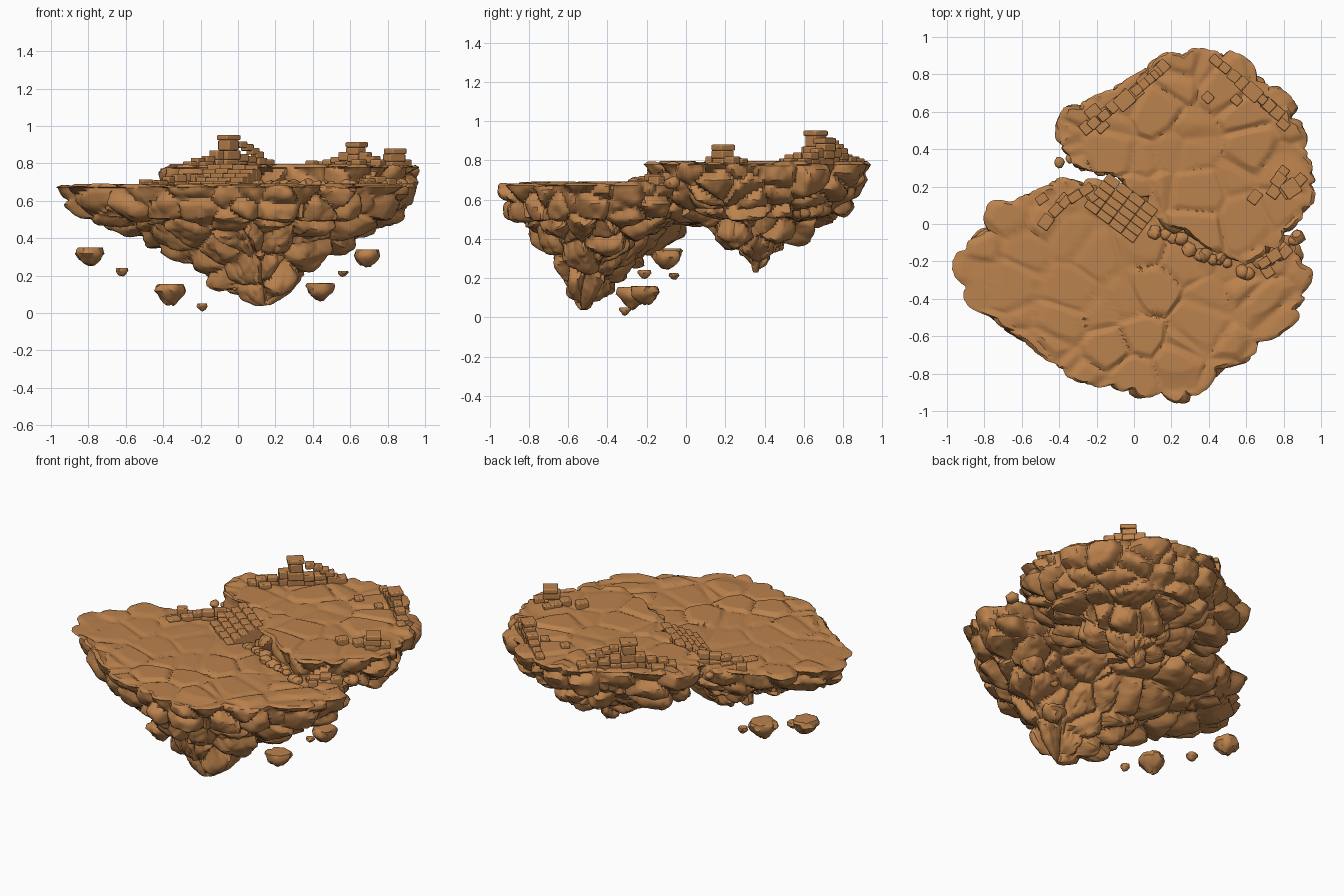
import bpy, bmesh, math, random
from mathutils import Vector, Matrix, noise

if "Cube" in bpy.data.objects:
    bpy.data.objects.remove(bpy.data.objects["Cube"])

random.seed(7)
stone = bpy.data.materials.new("warm brown stone")
stone.diffuse_color = (0.5, 0.225, 0.075, 1)
stone.use_nodes = True
stone.node_tree.nodes["Principled BSDF"].inputs["Base Color"].default_value = stone.diffuse_color


def finish(bm, name, angle=35):
    bmesh.ops.recalc_face_normals(bm, faces=bm.faces[:])
    me = bpy.data.meshes.new(name)
    bm.to_mesh(me)
    bm.free()
    me.materials.append(stone)
    me.shade_smooth()
    me.set_sharp_from_angle(angle=math.radians(angle))
    ob = bpy.data.objects.new(name, me)
    bpy.context.collection.objects.link(ob)
    return ob


def boulders(p):
    """0 in the cracks between stones, about 1 on their faces"""
    d, c = noise.voronoi(p)
    e = min(1.0, (d[1] - d[0]) * 2.2)
    e = e * (2 - e)
    r = math.sin(c[0].x * 91 + c[0].y * 57 + c[0].z * 33)
    return e * (0.72 + 0.28 * r)


def flagstones(p):
    """low paving height, with a different level for each stone"""
    d, c = noise.voronoi(p)
    e = min(1.0, (d[1] - d[0]) * 5)
    return e * (0.7 + 0.3 * math.sin(c[0].x * 91 + c[0].y * 57))


def resample(pts, n):
    pts = [Vector(p) for p in pts]
    segs = [(a, b, (b - a).length) for a, b in zip(pts, pts[1:] + pts[:1])]
    total = sum(s[2] for s in segs)
    out, i, start = [], 0, 0.0
    for k in range(n):
        t = total * k / n
        while t > start + segs[i][2]:
            start += segs[i][2]
            i += 1
        a, b, l = segs[i]
        out.append(a.lerp(b, (t - start) / l))
    for _ in range(6):
        out = [(out[j - 1] + out[j] * 2 + out[(j + 1) % n]) / 4 for j in range(n)]
    return out


def island(name, outline, tip, profile, seed, n=300):
    """loft the outline down to a hanging tip, and pave the top"""
    bm = bmesh.new()
    off = Vector((seed, seed * 2.3, seed * 0.7))
    ring2d = resample(outline, n)
    c = Vector(tip)
    levels = []
    for (z0, f0), (z1, f1) in zip(profile, profile[1:]):
        k = max(2, int(math.hypot(z1 - z0, (f1 - f0) * 0.8) / 0.017))
        levels += [(z0 + (z1 - z0) * i / k, f0 + (f1 - f0) * i / k) for i in range(k)]
    levels.append(profile[-1])
    rings = []
    for z, f in levels:
        ring = []
        for p in ring2d:
            q = p.lerp(c, f)
            out = (p - c).normalized()
            v = Vector((q.x, q.y, z))
            h = boulders(Vector((v.x * 5, v.y * 5, v.z * 6.5)) + off)
            fine = boulders(v * 13 + off)
            d = (-0.06 + 0.075 * h + 0.012 * fine) * min(1, (1 - f) * 5 + 0.15)
            steep = min(1, f * 4)
            ring.append(v + Vector((out.x, out.y, -0.7 * steep)) * d)
        rings.append(ring)
    # paved top rings, following the scalloped rim
    zt = profile[0][0]
    edge = rings[0]
    top = []
    for k in range(1, 36):
        t = k / 36
        ring = []
        for p in edge:
            q = p.lerp(Vector((c.x, c.y, zt)), t)
            h = flagstones(Vector((q.x * 4.6, q.y * 4.6, 0.5)) + off)
            q.z = zt - 0.012 + 0.02 * h
            ring.append(q)
        top.append(ring)
    for p in edge:
        p.z -= 0.012
    rings = top[::-1] + rings
    vs = [[bm.verts.new(p) for p in r] for r in rings]
    for a, b in zip(vs, vs[1:]):
        for i in range(n):
            j = (i + 1) % n
            bm.faces.new((a[i], a[j], b[j], b[i]))
    bm.faces.new(vs[0])
    bm.faces.new(vs[-1])
    return finish(bm, name, 40)


def rock(bm, loc, size, hang=False, sub=3):
    """lumpy stone; hanging ones have a flat top and a tapered base"""
    loc = Vector(loc)
    rot = Matrix.Rotation(random.uniform(0, 6.28), 3, 'Z')
    made = bmesh.ops.create_icosphere(bm, subdivisions=sub, radius=1)['verts']
    off = Vector((random.random() * 50, random.random() * 50, 3))
    for v in made:
        p = v.co * (0.78 + 0.27 * boulders(v.co * 1.1 + off))
        if hang:
            w = 1 - 0.45 * max(0, -p.z)
            p = rot @ p
            p = Vector((p.x * w, p.y * w, min(p.z, 0.45) * 1.25 + 0.2))
        else:
            p = rot @ p
        v.co = loc + Vector((p.x * size[0], p.y * size[1], p.z * size[2]))


def block(bm, loc, size, rot=0.0):
    m = Matrix.Translation(loc) @ Matrix.Rotation(rot, 4, 'Z') @ Matrix.Diagonal((*size, 1))
    bmesh.ops.create_cube(bm, size=1, matrix=m)


def stack(bm, x, y, z0, z1, w, d, rot):
    """courses of slightly shifted masonry"""
    n = max(1, round((z1 - z0) / 0.04))
    h = (z1 - z0) / n
    for i in range(n):
        j = random.uniform(-0.006, 0.006)
        block(bm, (x + j, y - j, z0 + h * (i + 0.5)),
              (w + random.uniform(-0.012, 0.008), d + random.uniform(-0.012, 0.008), h),
              rot + random.uniform(-0.08, 0.08))


def masonry(bm, name):
    ob = finish(bm, name, 30)
    b = ob.modifiers.new("worn edges", 'BEVEL')
    b.width, b.segments = 0.006, 2
    return ob


# the two hanging islands
island("lower_island",
       [(-1, -.24), (-.97, -.13), (-.83, -.04), (-.76, .12), (-.5, .23), (-.2, .25), (.1, .12),
        (.4, 0), (.7, -.04), (.87, -.06), (.99, -.25), (.89, -.5), (.73, -.62), (.63, -.73),
        (.49, -.78), (.31, -.95), (.05, -.95), (-.2, -.88), (-.4, -.81), (-.51, -.72),
        (-.66, -.61), (-.87, -.45)], (.14, -.53),
       [(.685, 0), (.58, .04), (.5, .11), (.465, .23), (.4, .36), (.3, .54), (.22, .66),
        (.12, .79), (.06, .88), (.03, .95)], 3.1)
island("upper_island",
       [(-.44, .42), (-.37, .62), (-.2, .71), (0, .84), (.2, .94), (.35, .965), (.5, .94),
        (.7, .8), (.86, .65), (.94, .45), (1, .25), (.94, .05), (.8, -.12), (.6, -.25),
        (.4, -.16), (.2, -.05), (.1, .05), (-.08, .24), (-.2, .27), (-.35, .3)], (.3, .36),
       [(.79, 0), (.7, .03), (.6, .11), (.51, .26), (.475, .46), (.4, .58), (.3, .8),
        (.25, .9), (.225, .96)], 11.7)

# stone stairs between the levels
bm = bmesh.new()
along, up = Vector((.8, -.6)), Vector((.6, .8))
ang = math.atan2(-.6, .8)
for s in range(5):
    for k in range(4):
        p = Vector((-.07, .085)) + along * (k - 1.5) * .083 + up * (s - 2) * .043
        top = .705 + s * .022 + random.uniform(-.004, .004)
        block(bm, (p.x, p.y, top - .05), (.081, .05, .1), ang)
masonry(bm, "stairs")

# ruined rim walls: x, y, top height
bm = bmesh.new()
for x, y, z in [(-.26, .52, .81), (-.21, .535, .83), (-.16, .58, .84), (-.11, .63, .87),
                (.01, .71, .85), (.06, .76, .84), (.11, .81, .83), (.15, .84, .82),
                (-.17, .52, .81), (-.22, .6, .81)]:
    stack(bm, x, y, .77, z, .07, .06, math.radians(41))
masonry(bm, "left_rim_wall")
bm = bmesh.new()
for x, y, z in [(.44, .87, .81), (.49, .83, .82), (.54, .785, .835), (.585, .745, .86),
                (.68, .67, .86), (.72, .635, .84), (.76, .6, .81), (.8, .53, .81),
                (.4, .67, .815), (.55, .66, .81)]:
    stack(bm, x, y, .77, z, .065, .06, math.radians(-41))
masonry(bm, "right_rim_wall")

# tall pillar with the broken arch beside it
bm = bmesh.new()
stack(bm, -.05, .66, .77, .87, .105, .09, math.radians(41))
stack(bm, -.05, .66, .87, .925, .085, .08, math.radians(41))
block(bm, (-.05, .66, .938), (.1, .085, .026), math.radians(41))
for x, y, z in [(.015, .715, .9), (.05, .745, .885), (.08, .77, .865), (.105, .79, .845)]:
    block(bm, (x, y, z), (.055, .05, .035), math.radians(41))
masonry(bm, "pillar_and_broken_arch")

# smaller pillar stumps
bm = bmesh.new()
stack(bm, .635, .705, .77, .885, .08, .07, math.radians(-41))
block(bm, (.635, .705, .9), (.095, .08, .028), math.radians(-41))
stack(bm, .83, .19, .77, .85, .1, .08, math.radians(35))
block(bm, (.84, .19, .865), (.09, .09, .03), math.radians(35))
for x, y, z in [(.65, .14, .82), (.75, .17, .82), (.77, .24, .815), (.89, .23, .82), (.8, .27, .81)]:
    stack(bm, x, y, .77, z, .07, .06, math.radians(50))
masonry(bm, "pillar_stumps")

# fallen blocks on the lower level
bm = bmesh.new()
for x, y, z in [(-.47, .01, .7), (-.49, .13, .715), (-.42, .08, .71), (-.37, .12, .73),
                (-.32, .15, .74), (-.26, .19, .75), (-.22, .16, .74), (.7, -.21, .72),
                (.75, -.17, .73), (.81, -.15, .72), (.72, -.26, .7)]:
    stack(bm, x, y, .66, z, .07, .055, random.uniform(.5, .9))
masonry(bm, "fallen_blocks")

# rubble along the seam below the upper edge
bm = bmesh.new()
for a, b, count in [((.08, -.03), (.58, -.25), 14), ((.62, -.25), (.9, -.08), 9),
                    ((-.4, .36), (-.18, .28), 4)]:
    for i in range(count):
        t = (i + .5) / count
        r = random.uniform(.025, .045)
        rock(bm, (a[0] + (b[0] - a[0]) * t + random.uniform(-.03, .03),
                  a[1] + (b[1] - a[1]) * t + random.uniform(-.03, .03), .685), (r, r, r * .8), sub=2)
finish(bm, "seam_rubble", 40)

# drifting rocks beneath
bm = bmesh.new()
for loc, r, h in [((-.79, -.1, .305), .085, .06), ((-.62, -.21, .22), .038, .028),
                  ((-.36, -.27, .105), .092, .066), ((-.19, -.31, .032), .032, .026),
                  ((.44, -.21, .115), .086, .058), ((.56, -.06, .21), .03, .02),
                  ((.69, -.1, .295), .082, .06)]:
    rock(bm, loc, (r, r, h), hang=True)
finish(bm, "drifting_rocks", 40)
